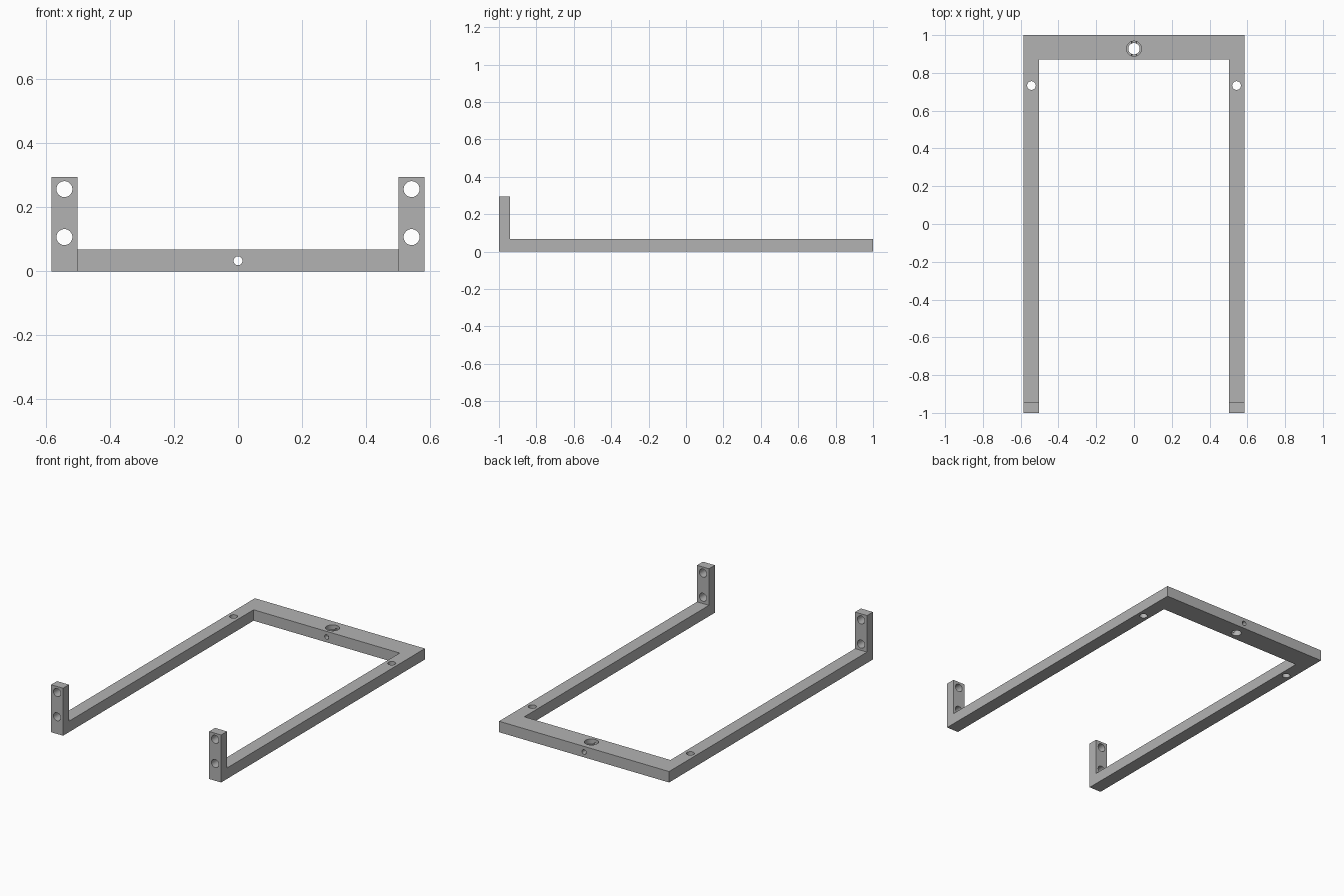
import bpy
import bmesh
import math
from mathutils import Matrix, Vector

cube = bpy.data.objects.get("Cube")
if cube:
    bpy.data.objects.remove(cube)

# Main dimensions
OUT, INN = 0.584, 0.502        # outer and inner half widths
BAR, TOP = 0.068, 0.295        # bar height, upright height
REAR, LUG = 0.87, -0.942       # inner face of rear bar, back face of uprights
ARM = (OUT + INN) / 2

grey = bpy.data.materials.new("Plain grey")
grey.use_nodes = True
colour = (0.45, 0.45, 0.45, 1)
grey.diffuse_color = colour
grey.node_tree.nodes["Principled BSDF"].inputs["Base Color"].default_value = colour


def make_object(name, bm):
    mesh = bpy.data.meshes.new(name)
    bm.to_mesh(mesh)
    bm.free()
    mesh.materials.append(grey)
    obj = bpy.data.objects.new(name, mesh)
    bpy.context.collection.objects.link(obj)
    return obj


# U-shaped frame, extruded from its plan
half = [(OUT, 1), (OUT, -1), (INN, -1), (INN, REAR)]
plan = half + [(-x, y) for x, y in reversed(half)]
bm = bmesh.new()
base = bm.faces.new([bm.verts.new((x, y, 0)) for x, y in plan])
ext = bmesh.ops.extrude_face_region(bm, geom=[base])["geom"]
bmesh.ops.translate(bm, vec=(0, 0, BAR),
                    verts=[v for v in ext if isinstance(v, bmesh.types.BMVert)])

# Uprights, drawn up from the front ends of the arms
bmesh.ops.bisect_plane(bm, geom=bm.verts[:] + bm.edges[:] + bm.faces[:],
                       plane_co=(0, LUG, 0), plane_no=(0, 1, 0))
ends = [f for f in bm.faces
        if all(abs(v.co.z - BAR) < 1e-4 and v.co.y < LUG + 1e-4 for v in f.verts)]
ext = bmesh.ops.extrude_face_region(bm, geom=ends)["geom"]
bmesh.ops.translate(bm, vec=(0, 0, TOP - BAR),
                    verts=[v for v in ext if isinstance(v, bmesh.types.BMVert)])
bmesh.ops.delete(bm, geom=[f for f in ends if f.is_valid], context='FACES')
bmesh.ops.dissolve_limit(bm, angle_limit=0.01, verts=bm.verts[:], edges=bm.edges[:])
bmesh.ops.recalc_face_normals(bm, faces=bm.faces[:])
frame = make_object("support_frame", bm)


def drill(centre, radius, length, axis):
    """Cut a round hole along an axis, centred on a point."""
    turn = Vector((0, 0, 1)).rotation_difference(Vector(axis)).to_matrix().to_4x4()
    bm = bmesh.new()
    bmesh.ops.create_cone(bm, cap_ends=True, segments=32, radius1=radius,
                          radius2=radius, depth=length,
                          matrix=Matrix.Translation(centre) @ turn)
    cutter = make_object("hole_cutter", bm)
    cutter.hide_render = True
    mod = frame.modifiers.new("hole", 'BOOLEAN')
    mod.operation, mod.solver, mod.object = 'DIFFERENCE', 'EXACT', cutter
    bpy.ops.object.modifier_apply(modifier=mod.name)
    bpy.data.objects.remove(cutter)


bpy.ops.object.select_all(action='DESELECT')
frame.select_set(True)
bpy.context.view_layer.objects.active = frame
UP, BACK = (0, 0, 1), (0, 1, 0)

# Mounting holes in the arms and uprights
for side in (-1, 1):
    drill((side * ARM, 0.733, BAR / 2), 0.023, 0.2, UP)
    for z in (0.107, 0.257):
        drill((side * ARM, -0.97, z), 0.025, 0.2, BACK)

# Stepped hole and cross hole in the rear bar
drill((0, 0.928, BAR / 2), 0.03, 0.2, UP)
drill((0, 0.928, BAR), 0.04, 0.06, UP)
drill((0, 0.935, 0.033), 0.014, 0.3, BACK)

bpy.ops.object.shade_smooth_by_angle(angle=math.radians(30))
